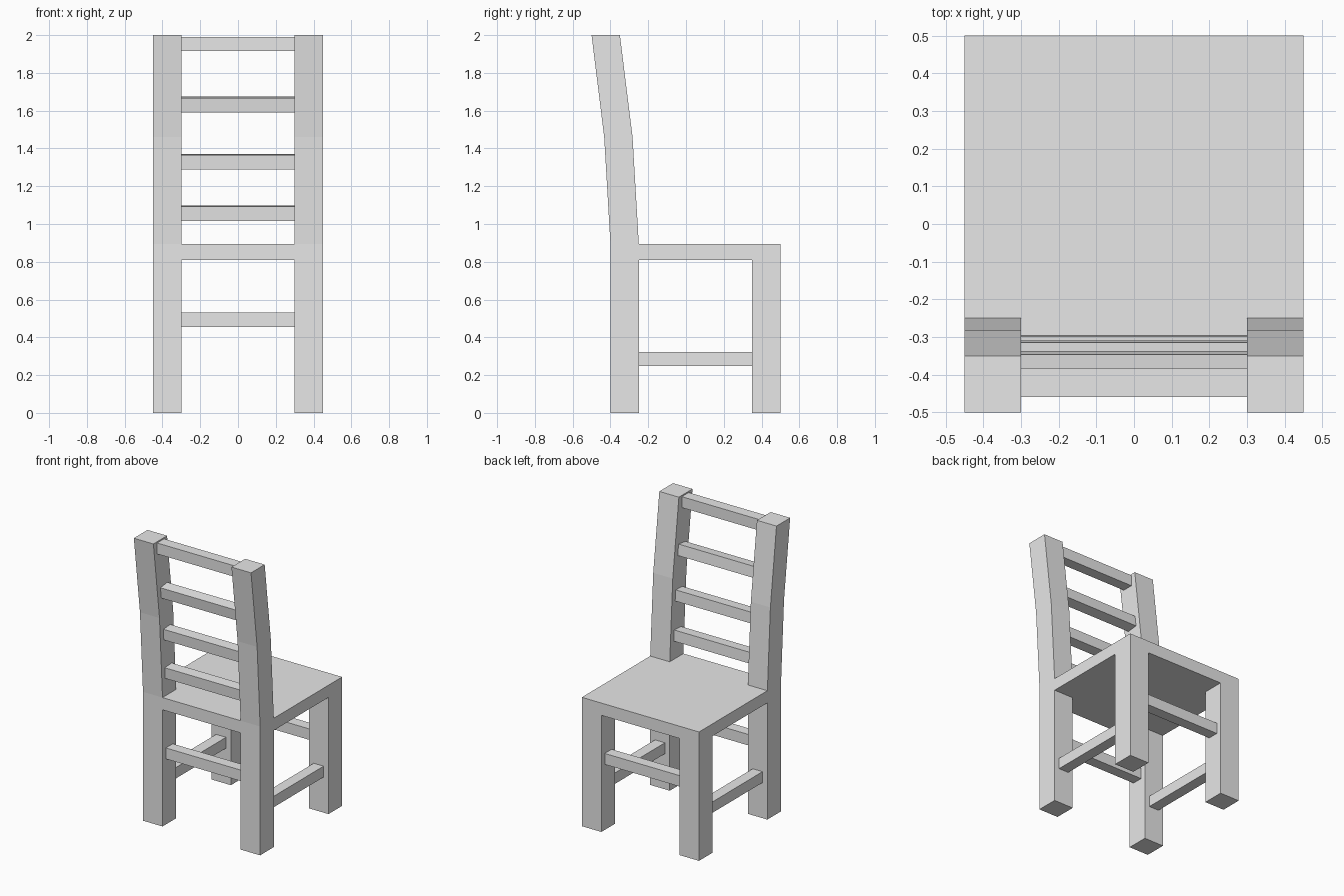
import bpy
import bmesh
from math import atan2
from mathutils import Matrix

cube = bpy.data.objects.get("Cube")
if cube:
    bpy.data.objects.remove(cube, do_unlink=True)

grey = bpy.data.materials.new("plain_grey")
grey.use_nodes = True
grey.diffuse_color = (0.8, 0.8, 0.8, 1)
grey.node_tree.nodes["Principled BSDF"].inputs["Base Color"].default_value = grey.diffuse_color

SEAT_TOP, SEAT_BOTTOM = 0.895, 0.81
HALF_WIDTH, LEG, RAIL = 0.45, 0.15, 0.076
LEG_X = HALF_WIDTH - LEG / 2
BACK_Y, FRONT_Y = -0.325, 0.425
SPAN = 2 * LEG_X - LEG


def finish(name, bm):
    bmesh.ops.recalc_face_normals(bm, faces=bm.faces)
    mesh = bpy.data.meshes.new(name)
    bm.to_mesh(mesh)
    bm.free()
    mesh.materials.append(grey)
    obj = bpy.data.objects.new(name, mesh)
    bpy.context.collection.objects.link(obj)
    return obj


def box(name, centre, size, tilt=0):
    bm = bmesh.new()
    matrix = (Matrix.Translation(centre) @ Matrix.Rotation(tilt, 4, "X")
              @ Matrix.Diagonal((*size, 1)))
    bmesh.ops.create_cube(bm, size=1, matrix=matrix)
    return finish(name, bm)


def post(name, x, path):
    """Square post swept through (y, z) centre points with level cuts."""
    bm = bmesh.new()
    h = LEG / 2
    rings = [[bm.verts.new((x + dx, y + dy, z))
              for dx, dy in ((-h, -h), (h, -h), (h, h), (-h, h))]
             for y, z in path]
    for low, high in zip(rings, rings[1:]):
        for i in range(4):
            j = (i + 1) % 4
            bm.faces.new((low[i], low[j], high[j], high[i]))
    bm.faces.new(rings[0])
    bm.faces.new(rings[-1])
    return finish(name, bm)


# Seat slab
box("seat", (0, (FRONT_Y + BACK_Y) / 2, (SEAT_TOP + SEAT_BOTTOM) / 2),
    (2 * HALF_WIDTH, FRONT_Y - BACK_Y + LEG, SEAT_TOP - SEAT_BOTTOM))

# Legs, raked back posts and side stretchers
back_path = [(BACK_Y, 0), (BACK_Y, SEAT_TOP), (-0.358, 1.46), (-0.425, 2)]
for side, sign in (("left", 1), ("right", -1)):
    x = sign * LEG_X
    post(f"back_post_{side}", x, back_path)
    post(f"front_leg_{side}", x, [(FRONT_Y, 0), (FRONT_Y, SEAT_BOTTOM)])
    box(f"side_stretcher_{side}", (x, (FRONT_Y + BACK_Y) / 2, 0.285),
        (RAIL, FRONT_Y - BACK_Y - LEG, RAIL))

# Front and back stretchers
for name, y in (("front_stretcher", FRONT_Y), ("back_stretcher", BACK_Y)):
    box(name, (0, y, 0.493), (SPAN, RAIL, RAIL))

# Backrest slats: the lower three follow the lean of the posts
lower_lean = atan2(0.033, 0.565)
upper_lean = atan2(0.067, 0.54)
slats = [(-0.335, 1.057, lower_lean), (-0.35, 1.33, lower_lean),
         (-0.38, 1.633, upper_lean), (-0.421, 1.953, 0)]
for i, (y, z, lean) in enumerate(slats, 1):
    box(f"back_slat_{i}", (0, y, z), (SPAN, RAIL, RAIL), lean)
